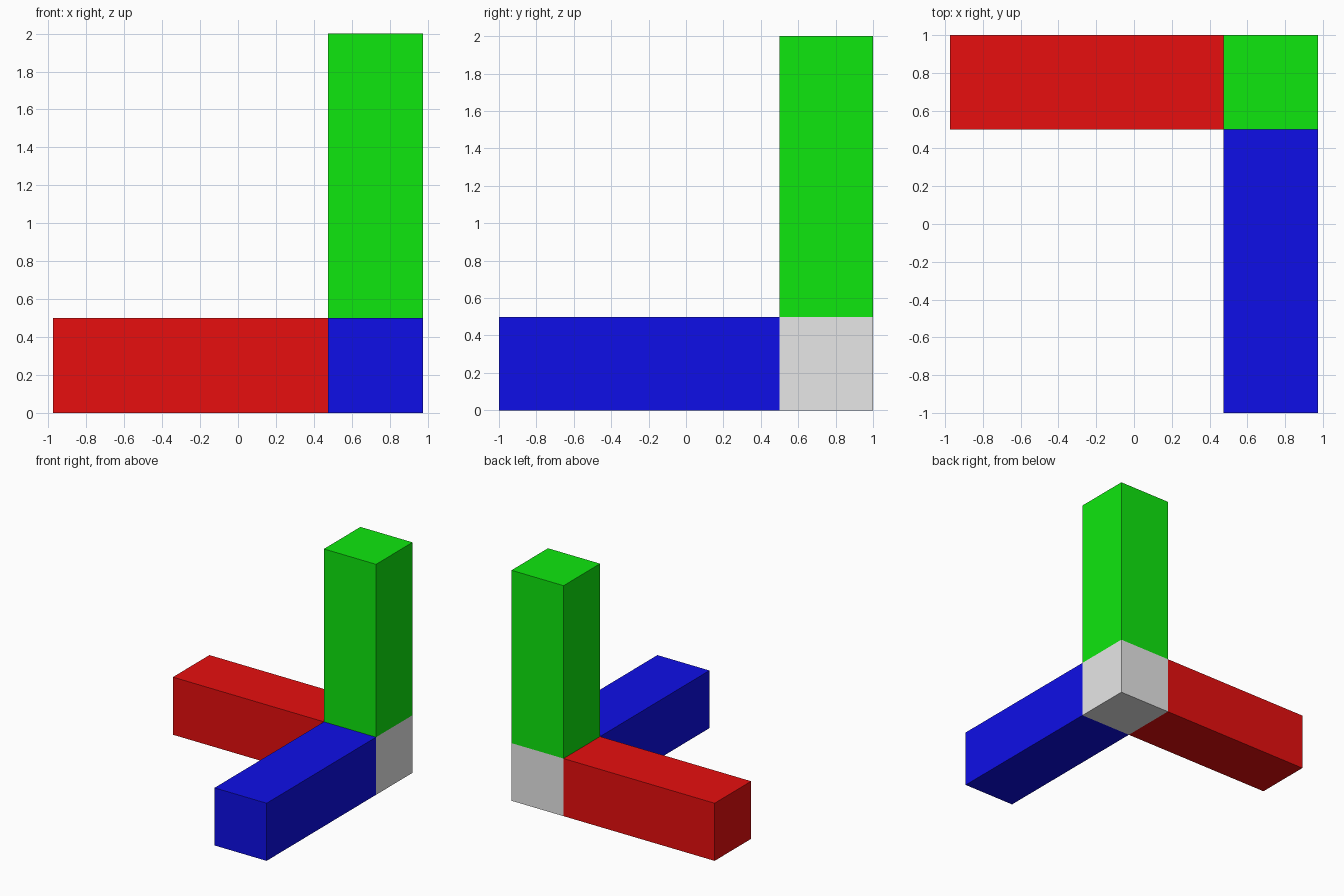
import bpy
import bmesh

if "Cube" in bpy.data.objects:
    bpy.data.objects.remove(bpy.data.objects["Cube"])


def material(name, colour):
    mat = bpy.data.materials.new(name)
    mat.diffuse_color = (*colour, 1.0)
    mat.use_nodes = True
    mat.node_tree.nodes["Principled BSDF"].inputs["Base Color"].default_value = mat.diffuse_color
    return mat


def box(name, low, high, mat):
    """Axis-aligned box between two opposite corners."""
    bm = bmesh.new()
    bmesh.ops.create_cube(bm, size=1.0)
    for v in bm.verts:
        v.co = [(a + b) / 2 + c * (b - a) for a, b, c in zip(low, high, v.co)]
    mesh = bpy.data.meshes.new(name)
    bm.to_mesh(mesh)
    bm.free()
    mesh.materials.append(mat)
    obj = bpy.data.objects.new(name, mesh)
    bpy.context.collection.objects.link(obj)
    return obj


LOW, HIGH = 0.0045, 0.8
grey = material("light grey", (HIGH, HIGH, HIGH))
red = material("red", (HIGH, LOW, LOW))
green = material("green", (LOW, HIGH, LOW))
blue = material("blue", (LOW, LOW, HIGH))

# Corner cube that joins the three arms
box("corner_cube", (0.475, 0.5, 0.0), (0.975, 1.0, 0.5), grey)

# Arms along x, y and z
box("side_arm", (-0.975, 0.5, 0.0), (0.475, 1.0, 0.5), red)
box("front_arm", (0.475, -1.0, 0.0), (0.975, 0.5, 0.5), blue)
box("upright_arm", (0.475, 0.5, 0.5), (0.975, 1.0, 2.0), green)
